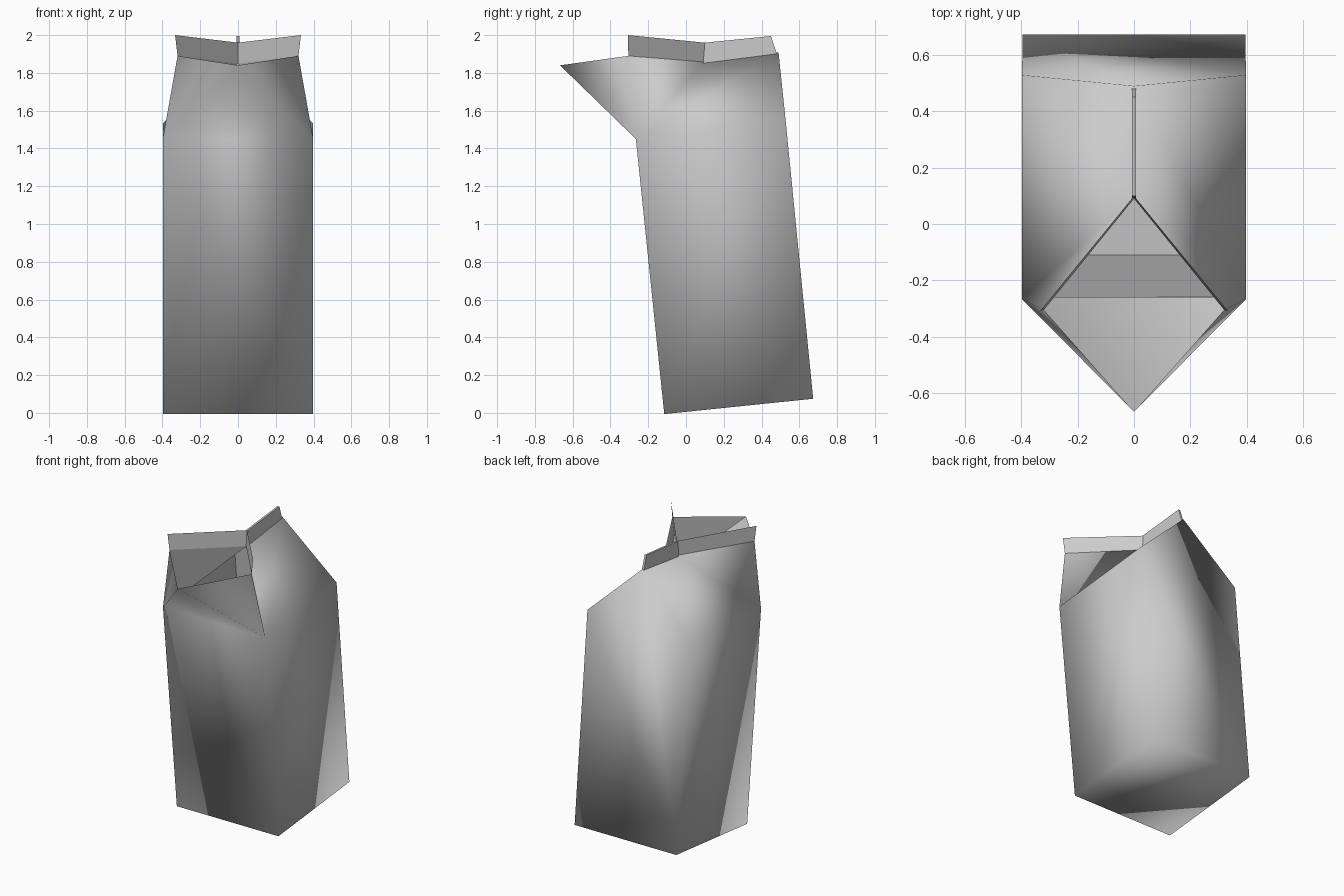
import bpy, bmesh
from mathutils import Vector

cube = bpy.data.objects.get("Cube")
if cube:
    bpy.data.objects.remove(cube, do_unlink=True)

# One plain card colour
grey = bpy.data.materials.new("grey_card")
grey.use_nodes = True
grey.diffuse_color = (0.6, 0.6, 0.6, 1)
grey.node_tree.nodes["Principled BSDF"].inputs["Base Color"].default_value = (0.6, 0.6, 0.6, 1)

# Fold points on the +x half; points with x = 0 lie on the centre line
POINTS = {
    "base_front": (0.39, -0.11, 0.0),
    "base_back": (0.39, 0.667, 0.08),
    "shoulder_front": (0.39, -0.26, 1.45),
    "shoulder_back": (0.39, 0.523, 1.53),
    "ridge_back": (0, 0.485, 1.9),
    "ridge_front": (0, 0.09, 1.85),
    "wing": (0.32, -0.305, 1.89),
    "wing_top": (0.333, -0.308, 2.0),
    "ridge_top": (0, 0.1, 1.96),
    "lip": (0, -0.667, 1.84),
}
# Panels that exist on both sides
SIDE_PANELS = [
    ("base_front", "base_back", "shoulder_back", "shoulder_front"),
    ("shoulder_front", "shoulder_back", "ridge_back", "ridge_front"),
    ("shoulder_front", "ridge_front", "wing"),
    ("shoulder_front", "wing", "lip"),
    ("wing", "ridge_front", "ridge_top", "wing_top"),
]
# Panels that cross the centre: right-hand names, with "-" for the mirrored point
CENTRE_PANELS = [
    ("base_front", "base_back", "-base_back", "-base_front"),
    ("base_front", "shoulder_front", "-shoulder_front", "-base_front"),
    ("base_back", "shoulder_back", "ridge_back", "-shoulder_back", "-base_back"),
    ("shoulder_front", "lip", "-shoulder_front"),
]


def make_object(name, bm):
    mesh = bpy.data.meshes.new(name)
    bm.to_mesh(mesh)
    bm.free()
    mesh.materials.append(grey)
    obj = bpy.data.objects.new(name, mesh)
    bpy.context.collection.objects.link(obj)
    return obj


def folded_card(name, soft_folds, inset=0.0):
    """Fold the sheet; an inset makes the inner face, joined at the open rim."""
    bm = bmesh.new()
    verts = {}
    for key, (x, y, z) in POINTS.items():
        verts[key] = bm.verts.new((x, y, z))
        verts["-" + key] = bm.verts.new((-x, y, z)) if x else verts[key]
    for panel in SIDE_PANELS:
        bm.faces.new([verts[k] for k in panel])
        bm.faces.new([verts["-" + k] for k in reversed(panel)])
    for panel in CENTRE_PANELS:
        bm.faces.new([verts[k] for k in panel])
    bmesh.ops.recalc_face_normals(bm, faces=bm.faces)
    bm.normal_update()
    for f in bm.faces:
        f.smooth = True
    for e in bm.edges:
        e.smooth = soft_folds(e, verts)
    if inset:
        moves = {v: v.normal * inset for v in bm.verts if not v.is_boundary}
        for v, step in moves.items():
            v.co -= step
        bmesh.ops.reverse_faces(bm, faces=bm.faces)
    return make_object(name, bm)


def between(e, verts, a, b):
    return set(e.verts) == {verts[a], verts[b]}


# Outer card: crisp folds except the rounded shoulders and one spout crease
folded_card("carton_outer", lambda e, v:
            between(e, v, "shoulder_front", "shoulder_back")
            or between(e, v, "-shoulder_front", "-shoulder_back")
            or between(e, v, "-shoulder_front", "lip"))

# Inner card: soft all over, creased only under the spout flaps
folded_card("carton_lining", lambda e, v:
            not (between(e, v, "wing", "ridge_front")
                 or between(e, v, "-wing", "ridge_front")
                 or between(e, v, "ridge_front", "ridge_top")), inset=0.01)

# Sealed fin standing along the closed ridge
bm = bmesh.new()
profile = [(0.09, 1.84), (0.483, 1.895), (0.45, 1.995), (0.1, 1.96)]
face = bm.faces.new([bm.verts.new((-0.007, y, z)) for y, z in profile])
out = bmesh.ops.extrude_face_region(bm, geom=[face])
moved = [g for g in out["geom"] if isinstance(g, bmesh.types.BMVert)]
bmesh.ops.translate(bm, vec=Vector((0.014, 0, 0)), verts=moved)
bmesh.ops.recalc_face_normals(bm, faces=bm.faces)
make_object("ridge_fin", bm)
